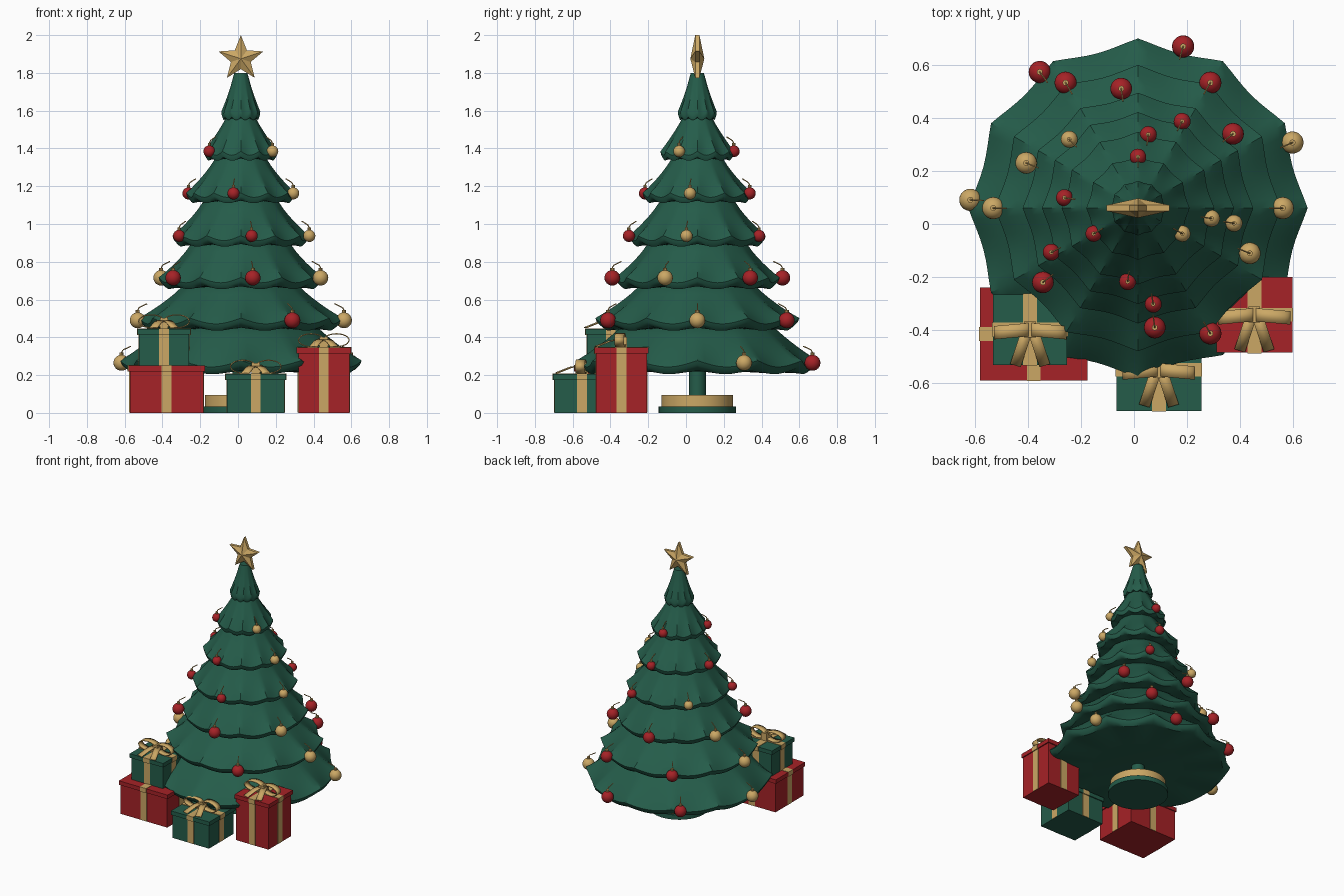
import bpy, bmesh
from math import sin, cos, pi, radians
from mathutils import Vector, Matrix

cube = bpy.data.objects.get("Cube")
if cube:
    bpy.data.objects.remove(cube)


def material(name, rgb):
    m = bpy.data.materials.new(name)
    m.use_nodes = True
    m.diffuse_color = (*rgb, 1)
    m.node_tree.nodes["Principled BSDF"].inputs["Base Color"].default_value = (*rgb, 1)
    return m


GREEN = material("pine_green", (0.018, 0.107, 0.068))
RED = material("deep_red", (0.38, 0.016, 0.02))
GOLD = material("warm_gold", (0.60, 0.39, 0.13))
CX, CY = 0.015, 0.06
made = []


def finish(name, bm, *mats, loc=(0, 0, 0)):
    bmesh.ops.recalc_face_normals(bm, faces=bm.faces)
    me = bpy.data.meshes.new(name)
    bm.to_mesh(me)
    bm.free()
    for m in mats:
        me.materials.append(m)
    ob = bpy.data.objects.new(name, me)
    ob.location = loc
    bpy.context.collection.objects.link(ob)
    made.append(ob)
    return ob


def add_box(bm, x, y, z0, z1):
    """Box with half sizes x, y between two heights."""
    mat = Matrix.Translation((0, 0, (z0 + z1) / 2)) @ Matrix.Diagonal((2 * x, 2 * y, z1 - z0, 1))
    bmesh.ops.create_cube(bm, size=1, matrix=mat)


def add_rod(bm, a, b, r, segs=8):
    a, b = Vector(a), Vector(b)
    rot = (b - a).to_track_quat("Z", "Y").to_matrix().to_4x4()
    bmesh.ops.create_cone(bm, cap_ends=True, segments=segs, radius1=r, radius2=r,
                          depth=(b - a).length, matrix=Matrix.Translation((a + b) / 2) @ rot)


# Foliage tiers: draped cones with twelve raised cusps on each rim
SEGS = 96


def tier(name, z_low, z_top, r_top, r_rim, flare):
    lip = 0.025 + 0.02 * r_rim
    rings = [(r_top * 0.8, z_top + 0.03, 0)]
    for i in range(7):
        t = i / 6
        rings.append((r_top + (r_rim - r_top) * t ** flare,
                      z_top + (z_low + lip - z_top) * t, t * t))
    rings += [(r_rim * 0.985, z_low + lip * 0.4, 1), (r_rim * 0.95, z_low, 0.9),
              (r_rim * 0.9, z_low + 0.004, 0.4), (r_rim * 0.5, z_low + 0.015, 0)]
    bm = bmesh.new()
    loops = []
    for r, z, drape in rings:
        ring = []
        for k in range(SEGS):
            a = 2 * pi * k / SEGS
            cusp = 1 - abs(sin(6 * a))
            rad = r * (1 - (0.012 + 0.045 * drape) * (1 - cusp))
            ring.append(bm.verts.new((rad * cos(a), rad * sin(a), z + 0.03 * drape * cusp * (0.5 + r_rim))))
        loops.append(ring)
    for lo, hi in zip(loops, loops[1:]):
        for k in range(SEGS):
            n = (k + 1) % SEGS
            bm.faces.new((lo[k], lo[n], hi[n], hi[k]))
    bm.faces.new(loops[0])
    bm.faces.new(loops[-1])
    finish(name, bm, GREEN, loc=(CX, CY, 0))


for i, spec in enumerate([
        (0.205, 0.44, 0.42, 0.64, 1.0), (0.435, 0.66, 0.32, 0.54, 1.05),
        (0.655, 0.885, 0.27, 0.435, 1.1), (0.88, 1.11, 0.205, 0.362, 1.1),
        (1.11, 1.34, 0.14, 0.288, 1.1), (1.335, 1.56, 0.08, 0.195, 1.05),
        (1.55, 1.77, 0.043, 0.103, 1.1)]):
    tier(f"foliage_tier_{i + 1}", *spec)

# Trunk and round stand
for name, r, z0, z1, mat in [("trunk", 0.045, 0.06, 0.3, GREEN),
                             ("stand_foot", 0.205, 0, 0.035, GREEN),
                             ("stand_drum", 0.19, 0.03, 0.095, GOLD)]:
    bm = bmesh.new()
    add_rod(bm, (0, 0, z0), (0, 0, z1), r, 48)
    finish(name, bm, mat, loc=(CX, CY, 0))

# Faceted star on top
bm = bmesh.new()
rims = []
for side in (-1, 1):
    rim = []
    for k in range(10):
        a, r = pi / 2 + k * pi / 5, 0.125 if k % 2 == 0 else 0.055
        rim.append(bm.verts.new((r * cos(a), side * 0.011, r * sin(a))))
    hub = bm.verts.new((0, side * 0.037, 0))
    for k in range(10):
        bm.faces.new((rim[k], rim[(k + 1) % 10], hub))
    rims.append(rim)
for k in range(10):
    n = (k + 1) % 10
    bm.faces.new((rims[0][k], rims[0][n], rims[1][n], rims[1][k]))
star = finish("star", bm, GOLD, loc=(CX, CY, 1.875))


# Baubles with a cap and a wire hook leaning towards the tree
def bauble(name, angle, dist, z, r, mat):
    bm = bmesh.new()
    bmesh.ops.create_uvsphere(bm, u_segments=20, v_segments=12, radius=r)
    ball = len(bm.faces)
    u = Vector((-cos(angle), -sin(angle), 0))
    top = Vector((0, 0, r + 0.012))
    add_rod(bm, (0, 0, r * 0.93), top, r * 0.27, 10)
    bend = top + u * 0.008 + Vector((0, 0, 0.014))
    add_rod(bm, top, bend, 0.003, 6)
    add_rod(bm, bend, bend + u * r + Vector((0, 0, 0.02)), 0.003, 6)
    bm.faces.ensure_lookup_table()
    for f in bm.faces[ball:]:
        f.material_index = 1
    finish(name, bm, mat, GOLD, loc=(CX + dist * cos(angle), CY + dist * sin(angle), z))


for i, (dist, z, r, start, step, colours) in enumerate([
        (0.633, 0.265, 0.042, 23, 51.4, "GRRG"), (0.546, 0.49, 0.042, 0, 60, "GRRG-R"),
        (0.455, 0.715, 0.041, 38, 60, "RRGRRG"), (0.367, 0.937, 0.032, 63, 72, "RGRRG"),
        (0.28, 1.162, 0.032, -8, 90, "GRRR"), (0.193, 1.385, 0.031, 90, 120, "RRG")]):
    for k, c in enumerate(colours):
        if c != "-":
            bauble(f"bauble_{i + 1}_{k + 1}", radians(start + step * k), dist, z, r,
                   GOLD if c == "G" else RED)


# Ribbon strip along a path, widened along one axis
def strip(bm, path, wide):
    wide = Vector(wide)
    pairs = [(bm.verts.new(Vector(p) - wide), bm.verts.new(Vector(p) + wide)) for p in path]
    for (a, b), (c, d) in zip(pairs, pairs[1:]):
        bm.faces.new((a, b, d, c))


def bow(name, loc):
    bm = bmesh.new()
    for s in (-1, 1):
        turn = [2 * pi * k / 24 for k in range(25)]
        strip(bm, [(s * 0.067 * (1 - cos(t)), -0.012 * (1 - cos(t)) / 2, 0.04 + 0.034 * sin(t))
                   for t in turn], (0, 0.025, 0))
        strip(bm, [(s * 0.01, 0, 0.045), (s * 0.03, -0.06, 0.036), (s * 0.055, -0.135, 0.006)],
              (0.02, s * 0.006, 0))
    ob = finish(name, bm, GOLD, loc=loc)
    mod = ob.modifiers.new("thickness", "SOLIDIFY")
    mod.thickness, mod.offset = 0.006, 0
    bm = bmesh.new()
    add_box(bm, 0.022, 0.03, 0, 0.058)
    finish(name + "_knot", bm, GOLD, loc=loc)


# Gift boxes: body, lid, crossed ribbons and an optional bow
def gift(name, x, y, z, hx, hy, h, mat, has_bow):
    bm, lid, rib = bmesh.new(), bmesh.new(), bmesh.new()
    edge, split, w, t = 0.008, h - 0.03, 0.026, 0.003
    add_box(bm, hx - edge, hy - edge, 0, split)
    add_box(lid, hx, hy, split, h)
    for grow, z0, z1 in ((t - edge, 0.001, split), (t, split - 0.002, h + t)):
        add_box(rib, w, hy + grow, z0, z1)
        add_box(rib, hx + grow, w, z0, z1)
    finish(name + "_box", bm, mat, loc=(x, y, z))
    finish(name + "_lid", lid, mat, loc=(x, y, z))
    finish(name + "_ribbon", rib, GOLD, loc=(x, y, z))
    if has_bow:
        bow(name + "_bow", (x, y, z + h))


gift("large_red_gift", -0.378, -0.415, 0, 0.203, 0.175, 0.25, RED, False)
gift("stacked_green_gift", -0.392, -0.398, 0.25, 0.14, 0.133, 0.195, GREEN, True)
gift("small_green_gift", 0.094, -0.55, 0, 0.16, 0.155, 0.205, GREEN, True)
gift("tall_red_gift", 0.454, -0.342, 0, 0.143, 0.143, 0.345, RED, True)

# Smooth shading with sharp edges kept, star left flat
bpy.ops.object.select_all(action="DESELECT")
for ob in made:
    ob.select_set(ob is not star)
bpy.context.view_layer.objects.active = made[0]
bpy.ops.object.shade_smooth_by_angle(angle=radians(35))
